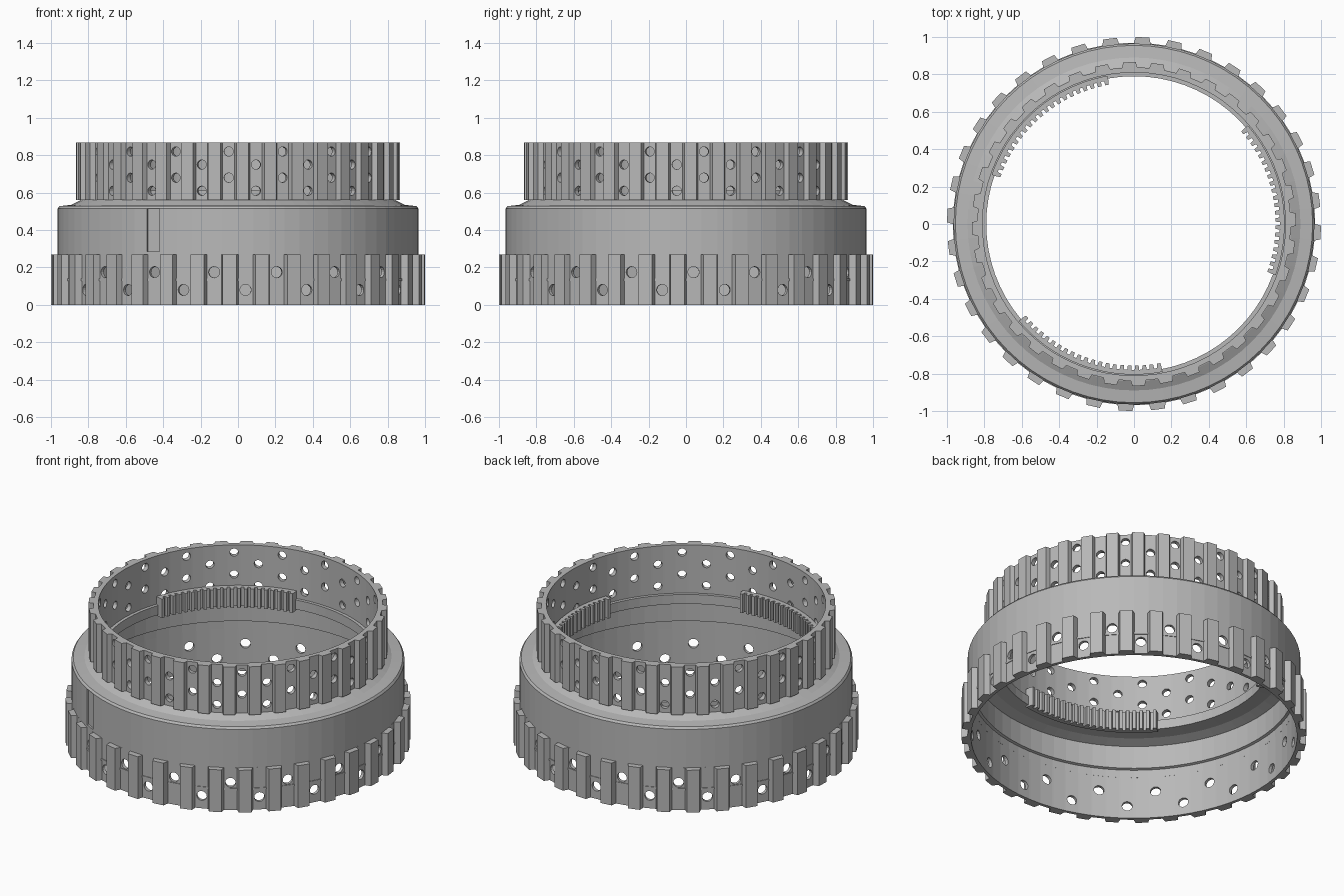
import bpy
import bmesh
from math import sin, cos, radians
from mathutils import Matrix, Vector

old = bpy.data.objects.get("Cube")
if old:
    bpy.data.objects.remove(old, do_unlink=True)

steel = bpy.data.materials.new("grey steel")
steel.use_nodes = True
GREY = (0.48, 0.48, 0.48, 1)
steel.diffuse_color = GREY
steel.node_tree.nodes["Principled BSDF"].inputs["Base Color"].default_value = GREY


def polar(angle, r, z):
    return Vector((r * cos(radians(angle)), r * sin(radians(angle)), z))


def finish(bm, name):
    bmesh.ops.recalc_face_normals(bm, faces=bm.faces)
    mesh = bpy.data.meshes.new(name)
    bm.to_mesh(mesh)
    bm.free()
    mesh.materials.append(steel)
    obj = bpy.data.objects.new(name, mesh)
    bpy.context.collection.objects.link(obj)
    return obj


def sweep(name, sections, closed=True):
    """Skin a run of equal closed cross-sections, each a list of points."""
    bm = bmesh.new()
    rings = [[bm.verts.new(p) for p in sec] for sec in sections]
    pairs = list(zip(rings, rings[1:]))
    if closed:
        pairs.append((rings[-1], rings[0]))
    else:
        bm.faces.new(rings[0])
        bm.faces.new(rings[-1])
    for a, b in pairs:
        for i in range(len(a)):
            bm.faces.new((a[i - 1], a[i], b[i], b[i - 1]))
    return finish(bm, name)


def lathe(name, profile, steps=72):
    return sweep(name, [[polar(360 * i / steps, r, z) for r, z in profile]
                        for i in range(steps)])


def wall(name, stations, z0, z1, closed=True):
    """Upright wall through stations of angle, inner radius, outer radius."""
    return sweep(name, [[polar(a, ri, z0), polar(a, ro, z0),
                         polar(a, ro, z1), polar(a, ri, z1)]
                        for a, ri, ro in stations], closed)


def toothed_ring(name, phase, inner, root, tip, z0, z1, base_half, tip_half):
    stations = []
    for k in range(36):
        a = phase + 10 * k
        stations += [(a - base_half, inner, root), (a - tip_half, inner, tip),
                     (a + tip_half, inner, tip), (a + base_half, inner, root)]
    return wall(name, stations, z0, z1)


def cut(obj, bm):
    cutter = finish(bm, "cutter")
    cutter.hide_render = True
    mod = obj.modifiers.new("cut", 'BOOLEAN')
    mod.operation = 'DIFFERENCE'
    mod.solver = 'EXACT'
    mod.object = cutter
    bpy.context.view_layer.objects.active = obj
    bpy.ops.object.modifier_apply(modifier=mod.name)
    bpy.data.objects.remove(cutter, do_unlink=True)


def drill(obj, phase, row_sets, radius, at):
    """Radial holes every ten degrees, cycling through sets of heights."""
    bm = bmesh.new()
    for k in range(36):
        a = phase + 10 * k
        for z in row_sets[k % len(row_sets)]:
            place = (Matrix.Translation(polar(a, at, z))
                     @ Matrix.Rotation(radians(a), 4, 'Z')
                     @ Matrix.Rotation(radians(90), 4, 'Y'))
            bmesh.ops.create_cone(bm, cap_ends=True, segments=16, radius1=radius,
                                  radius2=radius, depth=0.16, matrix=place)
    cut(obj, bm)


# Lower toothed ring with a rib between the two rows of holes
lower = toothed_ring("lower_toothed_ring", -92.6, 0.945, 0.965, 1.0, 0, 0.27, 2.7, 2.1)
drill(lower, -87.6, [(0.08,), (0.175,)], 0.03, 0.96)
lathe("lower_ring_rib", [(0.955, 0.128), (0.969, 0.128), (0.969, 0.14), (0.955, 0.14)])

# Stepped middle shell and neck
shell = lathe("middle_shell", [
    (0.945, 0.27), (0.965, 0.27), (0.965, 0.515), (0.955, 0.528), (0.89, 0.535),
    (0.84, 0.56), (0.79, 0.56), (0.79, 0.50), (0.87, 0.49), (0.93, 0.47),
    (0.93, 0.325), (0.945, 0.32)])

# Shallow keyway in the shell
bm = bmesh.new()
slot = (Matrix.Translation(polar(-118, 0.975, 0.4))
        @ Matrix.Rotation(radians(-118), 4, 'Z')
        @ Matrix.Diagonal((0.045, 0.075, 0.23, 1)))
bmesh.ops.create_cube(bm, size=1, matrix=slot)
cut(shell, bm)

# Upper toothed ring
upper = toothed_ring("upper_toothed_ring", 1.6, 0.81, 0.838, 0.866, 0.56, 0.868, 2.8, 2.2)
drill(upper, -93.4, [(0.82, 0.68), (0.75, 0.61)], 0.025, 0.83)

# Three inner racks of fine teeth
for n in range(3):
    stations = []
    for k in range(21):
        a = 10.5 + 120 * n + 2.95 * (k - 10)
        stations += [(a - 0.9, 0.78, 0.805), (a - 0.7, 0.757, 0.805),
                     (a + 0.7, 0.757, 0.805), (a + 0.9, 0.78, 0.805)]
    wall("inner_rack_%d" % (n + 1), stations, 0.49, 0.612, closed=False)
